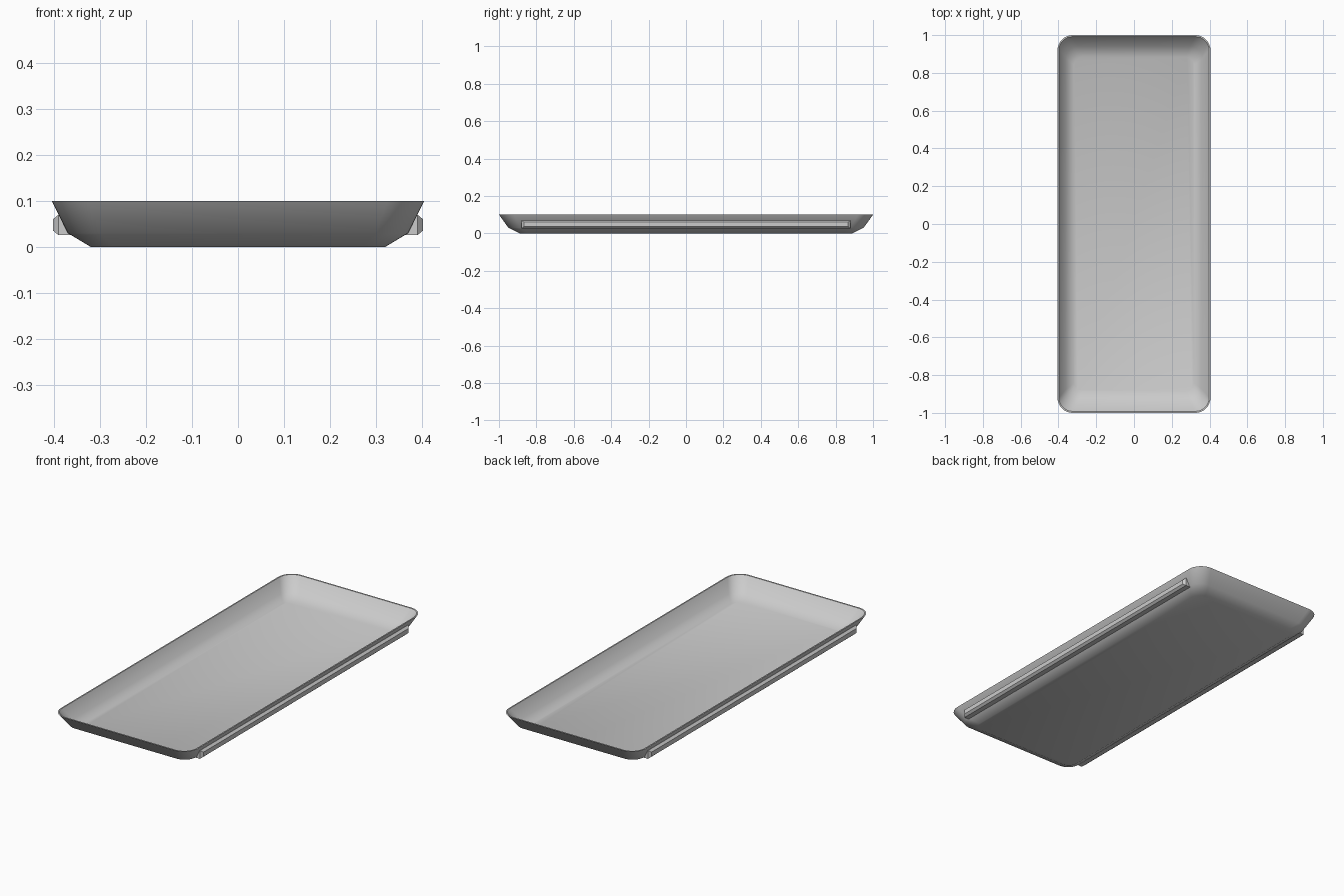
import bpy, bmesh, math

cube = bpy.data.objects.get("Cube")
if cube:
    bpy.data.objects.remove(cube)

grey = bpy.data.materials.new("light grey")
grey.use_nodes = True
COLOUR = (0.6, 0.6, 0.6, 1)
grey.diffuse_color = COLOUR
grey.node_tree.nodes["Principled BSDF"].inputs["Base Color"].default_value = COLOUR


def finish(bm, name, smooth_angle):
    bmesh.ops.recalc_face_normals(bm, faces=bm.faces)
    mesh = bpy.data.meshes.new(name)
    bm.to_mesh(mesh)
    bm.free()
    mesh.materials.append(grey)
    obj = bpy.data.objects.new(name, mesh)
    bpy.context.collection.objects.link(obj)
    bpy.ops.object.select_all(action="DESELECT")
    obj.select_set(True)
    bpy.context.view_layer.objects.active = obj
    if smooth_angle:
        bpy.ops.object.shade_smooth_by_angle(angle=math.radians(smooth_angle))
    return obj


def rounded_ring(bm, half_x, half_y, radius, z, steps=8):
    ring = []
    for quarter, (sx, sy) in enumerate([(1, 1), (-1, 1), (-1, -1), (1, -1)]):
        for i in range(steps + 1):
            a = (quarter + i / steps) * math.pi / 2
            ring.append(bm.verts.new((sx * (half_x - radius) + radius * math.cos(a),
                                      sy * (half_y - radius) + radius * math.sin(a), z)))
    return ring


def bridge(bm, lower, upper):
    n = len(lower)
    for i in range(n):
        j = (i + 1) % n
        bm.faces.new((lower[i], lower[j], upper[j], upper[i]))


# Tray: outer wall from the base up, over the rim, then down to the inner floor
profile = [
    (0.32, 0.89, 0.05, 0.0),
    (0.37, 0.95, 0.07, 0.03),
    (0.405, 1.0, 0.08, 0.1),
    (0.398, 0.992, 0.073, 0.1),
    (0.362, 0.942, 0.065, 0.036),
    (0.318, 0.885, 0.045, 0.01),
]
bm = bmesh.new()
rings = [rounded_ring(bm, *p) for p in profile]
for lower, upper in zip(rings, rings[1:]):
    bridge(bm, lower, upper)
bm.faces.new(rings[0])
bm.faces.new(rings[-1])
finish(bm, "tray", 45)

# Side rails: bars with a chamfered outer face, tucked into the tray wall
for side, name in ((1, "left_rail"), (-1, "right_rail")):
    bm = bmesh.new()
    sections = []
    for x, half_y, low, high in ((0.364, 0.88, 0.026, 0.03),
                                 (0.384, 0.88, 0.026, 0.07),
                                 (0.391, 0.88, 0.026, 0.07),
                                 (0.403, 0.867, 0.036, 0.06)):
        sections.append([bm.verts.new((side * x, y, z)) for y, z in
                         ((-half_y, low), (half_y, low), (half_y, high), (-half_y, high))])
    for inner, outer in zip(sections, sections[1:]):
        bridge(bm, inner, outer)
    bm.faces.new(sections[0])
    bm.faces.new(sections[-1])
    finish(bm, name, 0)
